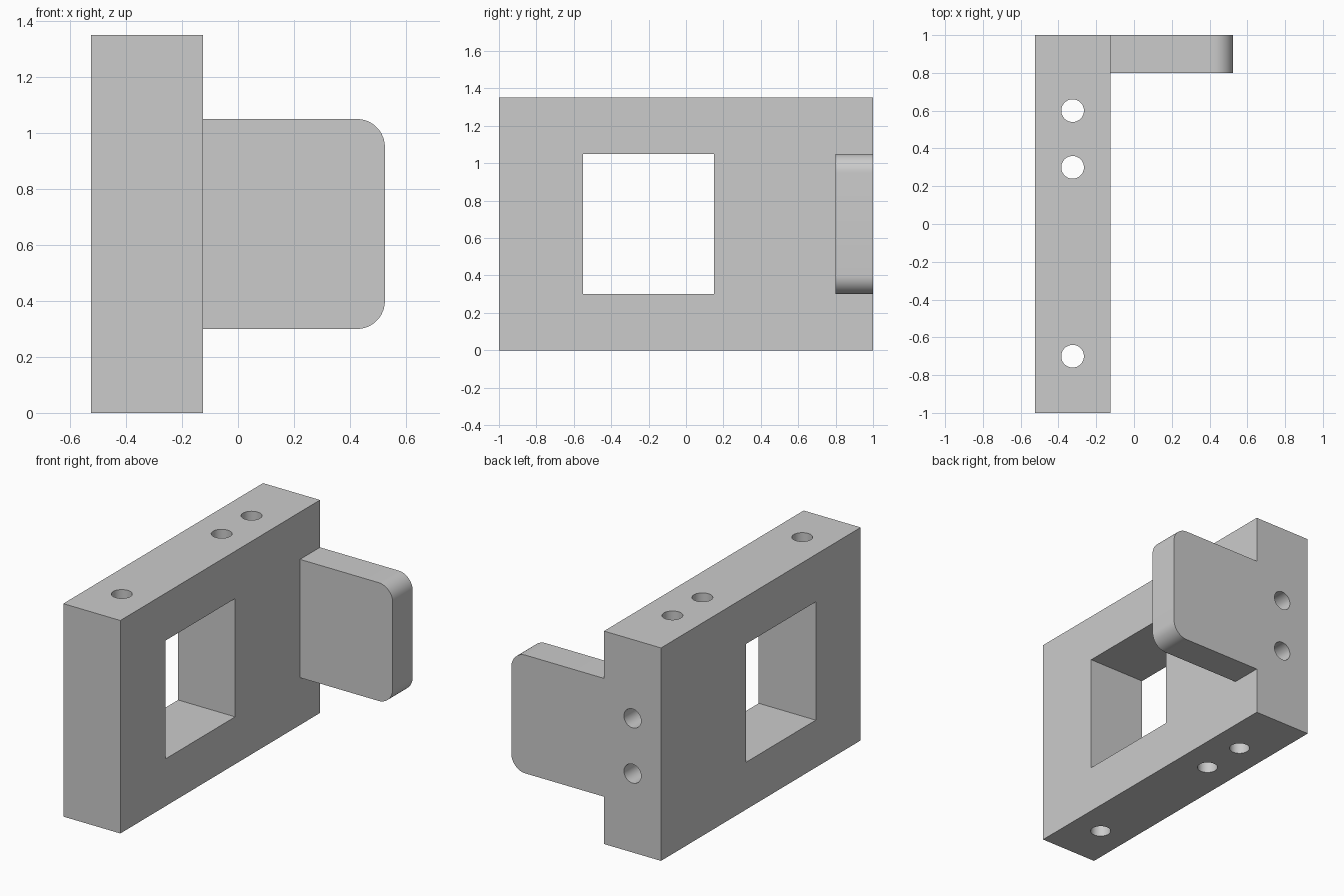
import bpy
import bmesh
import math
from mathutils import Matrix

default = bpy.data.objects.get("Cube")
if default:
    bpy.data.objects.remove(default, do_unlink=True)

GREY = (0.6, 0.6, 0.6, 1.0)
grey = bpy.data.materials.new("light_grey")
grey.use_nodes = True
grey.diffuse_color = GREY
grey.node_tree.nodes["Principled BSDF"].inputs["Base Color"].default_value = GREY


def finish(name, bm):
    mesh = bpy.data.meshes.new(name)
    bm.to_mesh(mesh)
    bm.free()
    mesh.materials.append(grey)
    obj = bpy.data.objects.new(name, mesh)
    bpy.context.collection.objects.link(obj)
    return obj


def box(name, lo, hi, corner=0.0):
    """Box between two corners; optionally round its outer +x corners."""
    bm = bmesh.new()
    size = [b - a for a, b in zip(lo, hi)]
    centre = [(a + b) / 2 for a, b in zip(lo, hi)]
    bmesh.ops.create_cube(bm, size=1, matrix=Matrix.Translation(centre) @ Matrix.Diagonal((*size, 1)))
    if corner:
        edges = [e for e in bm.edges if all(v.co.x > hi[0] - 0.001 for v in e.verts)
                 and abs(e.verts[0].co.z - e.verts[1].co.z) < 0.001]
        bmesh.ops.bevel(bm, geom=edges, offset=corner, segments=12, profile=0.5, affect='EDGES')
    return finish(name, bm)


def drill(name, centre, depth, along_y=False):
    """Cylindrical cutter for a screw hole."""
    bm = bmesh.new()
    turn = Matrix.Rotation(math.pi / 2 if along_y else 0, 4, 'X')
    bmesh.ops.create_cone(bm, cap_ends=True, segments=48, radius1=HOLE_R, radius2=HOLE_R,
                          depth=depth, matrix=Matrix.Translation(centre) @ turn)
    return finish(name, bm)


def combine(target, tool, operation):
    mod = target.modifiers.new(tool.name, 'BOOLEAN')
    mod.operation = operation
    mod.solver = 'EXACT'
    mod.object = tool
    tool.hide_render = True
    bpy.context.view_layer.objects.active = target
    bpy.ops.object.modifier_apply(modifier=mod.name)
    bpy.data.objects.remove(tool, do_unlink=True)


HEIGHT, HOLE_R, MID_X = 1.35, 0.06, -0.325

# Upright plate with the side tab joined flush at the back
bracket = box("bracket", (-0.525, -1, 0), (-0.125, 1, HEIGHT))
combine(bracket, box("tab", (-0.2, 0.8, 0.3), (0.525, 1, 1.05), corner=0.1), 'UNION')

# Rectangular window
combine(bracket, box("window_cutter", (-0.7, -0.55, 0.3), (0, 0.15, 1.05)), 'DIFFERENCE')

# Vertical through holes
for y in (-0.7, 0.3, 0.6):
    combine(bracket, drill("through_hole", (MID_X, y, HEIGHT / 2), HEIGHT + 0.2), 'DIFFERENCE')

# Blind holes in the back
for z in (0.5, 0.85):
    combine(bracket, drill("back_hole", (MID_X, 1, z), 0.6, along_y=True), 'DIFFERENCE')

# Smooth the rounded corners and holes, keeping hard edges
bpy.ops.object.select_all(action='DESELECT')
bracket.select_set(True)
bpy.context.view_layer.objects.active = bracket
bpy.ops.object.shade_smooth_by_angle(angle=math.radians(30))
